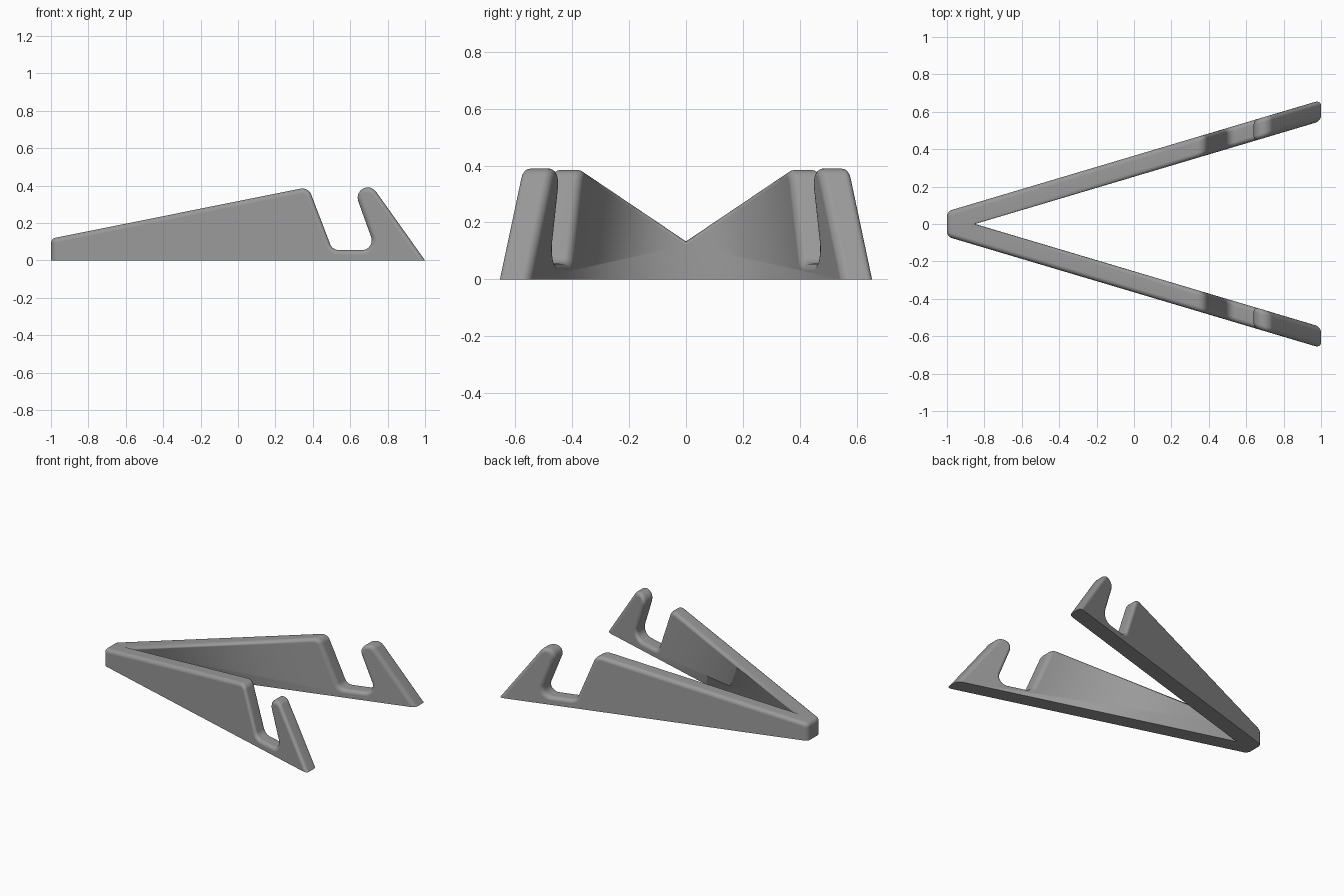
import bpy, bmesh, math
from mathutils import Vector

if "Cube" in bpy.data.objects:
    bpy.data.objects.remove(bpy.data.objects["Cube"])

SLOPE, CROTCH_X, THICK = 0.2975, -0.85, 0.112   # plan direction of an arm
ROUND = 0.026                                   # edge rounding radius

# Side profile corners: x, z, fillet radius (clockwise from the rear foot)
CORNERS = [(-1, 0, 0), (-1, 0.116, 0.029), (0.376, 0.392, 0.05),
           (0.505, 0.055, 0.05), (0.737, 0.055, 0.052),
           (0.508, 0.69, 0.0545), (1, 0, 0)]


def fillet(corners, steps=8):
    """Replace every corner that has a radius by an arc."""
    pts = []
    for i, (x, z, r) in enumerate(corners):
        p = Vector((x, z))
        if r == 0:
            pts.append(p)
            continue
        a = (Vector(corners[i - 1][:2]) - p).normalized()
        b = (Vector(corners[(i + 1) % len(corners)][:2]) - p).normalized()
        half = a.angle(b) / 2
        centre = p + (a + b).normalized() * r / math.sin(half)
        start = p + a * r / math.tan(half) - centre
        end = p + b * r / math.tan(half) - centre
        total = start.angle(end)
        for k in range(steps + 1):
            t = k / steps
            pts.append(centre + (start * math.sin((1 - t) * total)
                                 + end * math.sin(t * total)) / math.sin(total))
    return pts


def inset(pts, d):
    """Move every side inwards by d, except the side on the ground."""
    n, out = len(pts), []
    lines = []
    for i in range(n):
        p, q = pts[i], pts[(i + 1) % n]
        e = (q - p).normalized()
        on_ground = abs(p.y) < 1e-6 and abs(q.y) < 1e-6
        lines.append((Vector((e.y, -e.x)), 0 if on_ground else d))
    for i in range(n):
        (n1, d1), (n2, d2) = lines[i - 1], lines[i]
        det = n1.x * n2.y - n1.y * n2.x
        if abs(det) < 1e-5:
            out.append(pts[i] + n1 * d1)
        else:
            out.append(pts[i] + Vector(((d1 * n2.y - d2 * n1.y) / det,
                                        (n1.x * d2 - n2.x * d1) / det)))
    return out


# Layers across the thickness give the arm rounded edges
SEG = 4
quarter = [(ROUND * (1 - math.cos(k / SEG * math.pi / 2)),
            ROUND * (1 - math.sin(k / SEG * math.pi / 2))) for k in range(SEG + 1)]
layers = quarter + [(THICK - t, d) for t, d in reversed(quarter)]

profile = fillet(CORNERS)
bm = bmesh.new()
rings = []
for t, d in layers:
    rings.append([bm.verts.new((p.x, SLOPE * (p.x - CROTCH_X) + t, p.y))
                  for p in inset(profile, d)])
n = len(profile)
for lower, upper in zip(rings, rings[1:]):
    for i in range(n):
        j = (i + 1) % n
        bm.faces.new((lower[i], lower[j], upper[j], upper[i]))
bm.faces.new(rings[0])
bm.faces.new(rings[-1])
bmesh.ops.recalc_face_normals(bm, faces=bm.faces)

# Trim at the centre plane so both arms meet in a clean valley
bmesh.ops.bisect_plane(bm, geom=bm.verts[:] + bm.edges[:] + bm.faces[:],
                       dist=1e-6, plane_co=(0, 0, 0), plane_no=(0, -1, 0),
                       clear_outer=True)
mesh = bpy.data.meshes.new("stand_arms")
bm.to_mesh(mesh)
bm.free()

stand = bpy.data.objects.new("stand_arms", mesh)
bpy.context.collection.objects.link(stand)
grey = bpy.data.materials.new("grey_plastic")
grey.diffuse_color = (0.32, 0.32, 0.32, 1)
grey.use_nodes = True
grey.node_tree.nodes["Principled BSDF"].inputs["Base Color"].default_value = grey.diffuse_color
mesh.materials.append(grey)

bpy.context.view_layer.objects.active = stand
stand.select_set(True)
bpy.ops.object.shade_smooth_by_angle(angle=math.radians(35))

# Second arm
mirror = stand.modifiers.new("second_arm", 'MIRROR')
mirror.use_axis = (False, True, False)
mirror.use_clip = True
mirror.merge_threshold = 0.0005
normals = stand.modifiers.new("flat_sides", 'WEIGHTED_NORMAL')
normals.keep_sharp = True
